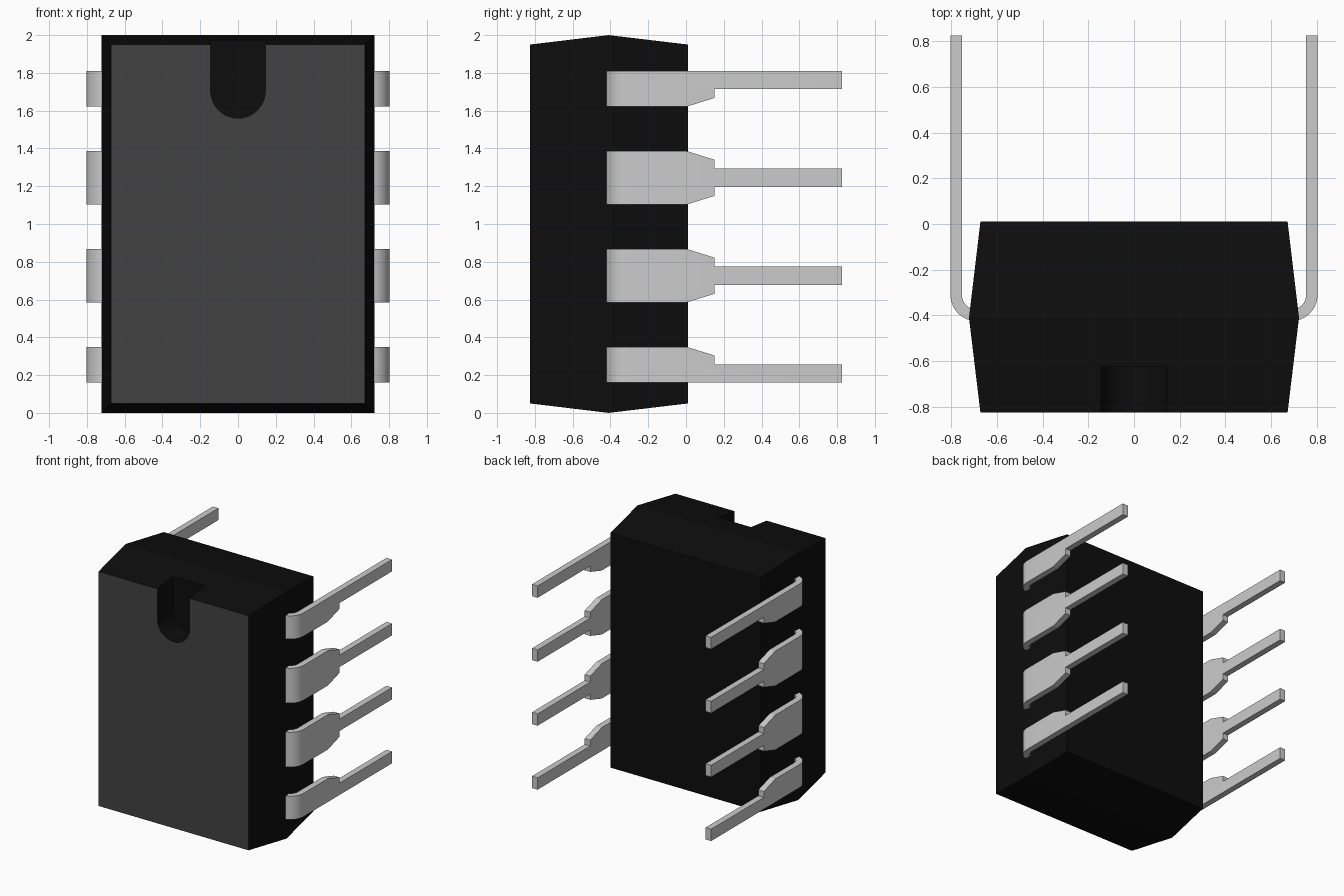
import bpy, bmesh, math
from mathutils import Vector

if "Cube" in bpy.data.objects:
    bpy.data.objects.remove(bpy.data.objects["Cube"])


def material(name, v):
    m = bpy.data.materials.new(name)
    m.diffuse_color = (v, v, v, 1)
    m.use_nodes = True
    m.node_tree.nodes["Principled BSDF"].inputs["Base Color"].default_value = m.diffuse_color
    return m


def add_object(name, bm, mats=()):
    bmesh.ops.recalc_face_normals(bm, faces=bm.faces[:])
    me = bpy.data.meshes.new(name)
    bm.to_mesh(me)
    bm.free()
    for m in mats:
        me.materials.append(m)
    ob = bpy.data.objects.new(name, me)
    bpy.context.collection.objects.link(ob)
    return ob


black = material("black_plastic", 0.004)
grey = material("grey_face", 0.055)

# Body: three rectangular sections, widest at the middle seam
bm = bmesh.new()
rings = []
for y, x, inset in ((-0.825, 0.672, 0.05), (-0.41, 0.722, 0), (0.01, 0.672, 0.05)):
    lo, hi = inset, 2 - inset
    rings.append([bm.verts.new((px, y, pz))
                  for px, pz in ((-x, lo), (x, lo), (x, hi), (-x, hi))])
for a, b in zip(rings, rings[1:]):
    for i in range(4):
        j = (i + 1) % 4
        bm.faces.new((a[i], a[j], b[j], b[i]))
front = bm.faces.new(rings[0])
front.material_index = 1
bm.faces.new(rings[2])
body = add_object("body", bm, (black, grey))

# Orientation notch: U-shaped cutter, open at the top
R, DEPTH = 0.145, 0.2
outline = [(R, 2.2), (-R, 2.2)]
outline += [(R * math.cos(a), 1.705 + R * math.sin(a))
            for a in (math.pi * (1 + k / 24) for k in range(25))]
bm = bmesh.new()
face = bm.faces.new([bm.verts.new((x, -1, z)) for x, z in outline])
ext = bmesh.ops.extrude_face_region(bm, geom=[face])["geom"]
bmesh.ops.translate(bm, vec=(0, 1 - 0.825 + DEPTH, 0),
                    verts=[v for v in ext if isinstance(v, bmesh.types.BMVert)])
cutter = add_object("notch_cutter", bm, (black,))
cutter.hide_render = True
cutter.hide_set(True)
cut = body.modifiers.new("notch", 'BOOLEAN')
cut.operation = 'DIFFERENCE'
cut.solver = 'EXACT'
cut.object = cutter

# Pins: flat outline in the y-z plane, thickened, then its root bent into the body
BEND_Y, BEND_X, OUTER, THICK = -0.31, 0.688, 0.115, 0.05
ARC = OUTER * math.pi / 2
WIDE, SHOULDER, NARROW = 0.141, 0.096, 0.048
STEPS = 10


def bend(co):
    r = OUTER - co.x
    if co.y >= BEND_Y:
        return Vector((BEND_X + r, co.y, co.z))
    a = (BEND_Y - co.y) / OUTER
    return Vector((BEND_X + r * math.cos(a), BEND_Y - r * math.sin(a), co.z))


def pin(name, z, low_wide, high_wide):
    def edge(wide, sign):
        if not wide:
            return [(BEND_Y - ARC, sign * NARROW), (0.825, sign * NARROW)]
        return [(BEND_Y - ARC, sign * WIDE), (0.005, sign * WIDE),
                (0.15, sign * SHOULDER), (0.15, sign * NARROW), (0.825, sign * NARROW)]

    pts = edge(low_wide, -1) + edge(high_wide, 1)[::-1]
    bm = bmesh.new()
    face = bm.faces.new([bm.verts.new((0, y, z + dz)) for y, dz in pts])
    for k in range(STEPS):
        bmesh.ops.bisect_plane(bm, geom=bm.verts[:] + bm.edges[:] + bm.faces[:],
                               plane_co=(0, BEND_Y - ARC * k / STEPS, 0),
                               plane_no=(0, 1, 0))
    ext = bmesh.ops.extrude_face_region(bm, geom=bm.faces[:])["geom"]
    bmesh.ops.translate(bm, vec=(THICK, 0, 0),
                        verts=[v for v in ext if isinstance(v, bmesh.types.BMVert)])
    for v in bm.verts:
        v.co = bend(v.co)
    ob = add_object(name, bm)
    bpy.ops.object.select_all(action='DESELECT')
    bpy.context.view_layer.objects.active = ob
    ob.select_set(True)
    bpy.ops.object.shade_smooth_by_angle(angle=math.radians(15))
    ob.modifiers.new("mirror", 'MIRROR')


for i in range(4):
    pin(f"pin_pair_{i + 1}", 0.208 + 0.5183 * i, i > 0, i < 3)
